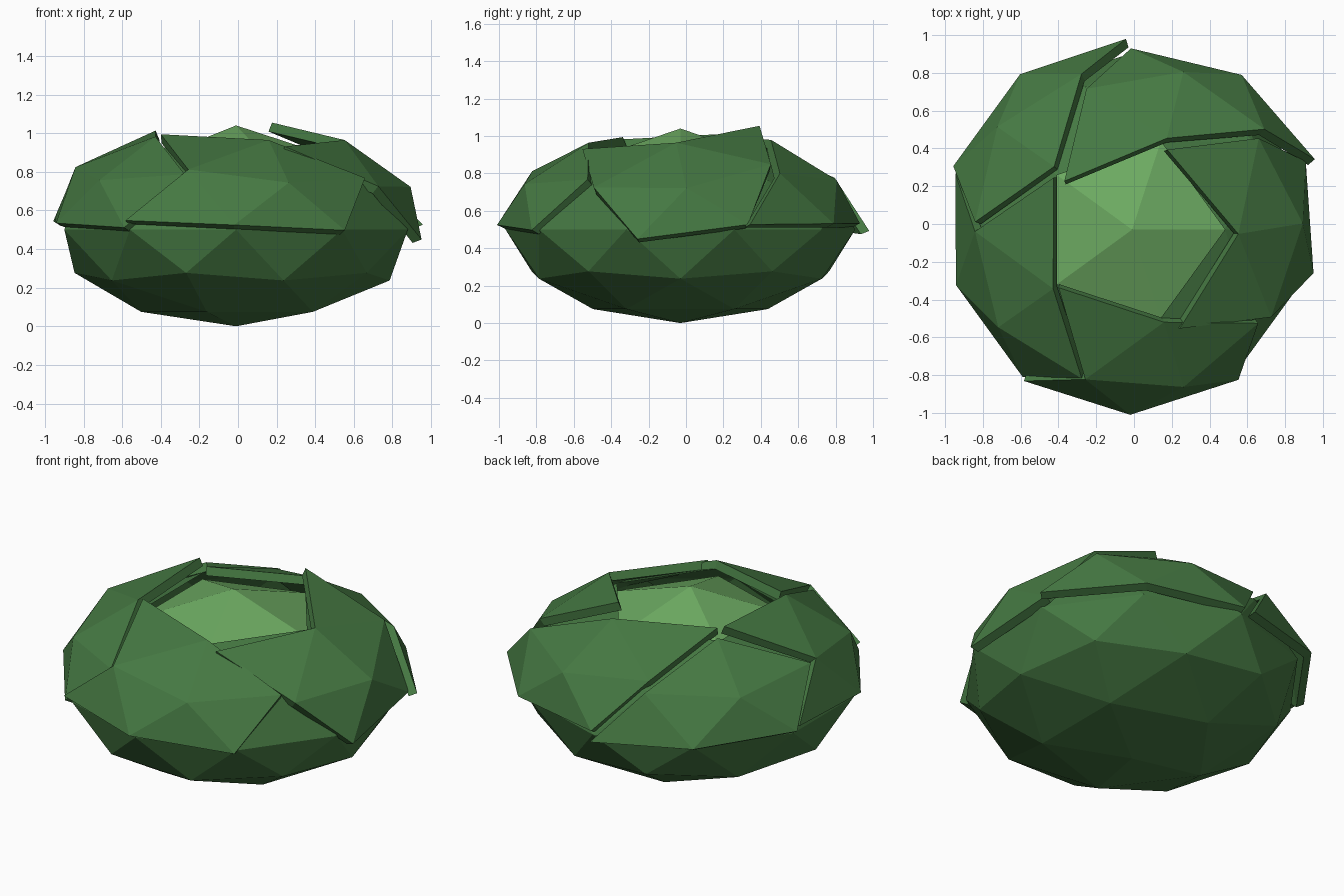
import bpy, bmesh, math
from mathutils import Vector, Matrix, Euler

if "Cube" in bpy.data.objects:
    bpy.data.objects.remove(bpy.data.objects["Cube"])

CENTRE = Vector((-0.01, -0.03, 0.5))
SIZE = Vector((0.935, 0.935, 0.5))


def material(name, colour):
    m = bpy.data.materials.new(name)
    m.diffuse_color = (*colour, 1)
    m.use_nodes = True
    m.node_tree.nodes["Principled BSDF"].inputs["Base Color"].default_value = m.diffuse_color
    return m


leaf_green = material("leaf_green", (0.06, 0.19, 0.055))
heart_green = material("heart_green", (0.15, 0.40, 0.12))


def flat_sphere(keep):
    """Faceted squashed ball, keeping only faces whose unit centre passes the test."""
    bm = bmesh.new()
    bmesh.ops.create_icosphere(bm, subdivisions=2, radius=1)
    gone = [f for f in bm.faces if not keep(f.calc_center_median())]
    bmesh.ops.delete(bm, geom=gone, context='FACES')
    for v in bm.verts:
        v.co = CENTRE + v.co * SIZE
    return bm


def finish(bm, name, mat):
    mesh = bpy.data.meshes.new(name)
    bm.to_mesh(mesh)
    bm.free()
    mesh.materials.append(mat)
    ob = bpy.data.objects.new(name, mesh)
    bpy.context.collection.objects.link(ob)
    return ob


# Closed body under the leaves, open at the crown
finish(flat_sphere(lambda c: c.z < 0.85), "cabbage_body", leaf_green)

# Pale heart: low five-sided cone in the crown opening
bm = bmesh.new()
bmesh.ops.create_cone(bm, segments=5, radius1=0.52, radius2=0, depth=0.17, cap_ends=False)
bmesh.ops.remove_doubles(bm, verts=bm.verts, dist=1e-4)
base = next(v for v in bm.verts if v.co.z < 0)
turn = -math.atan2(base.co.y, base.co.x)
bmesh.ops.transform(bm, verts=bm.verts, matrix=Matrix.Translation((-0.01, -0.03, 0.955)) @ Matrix.Rotation(turn, 4, 'Z'))
finish(bm, "cabbage_heart", heart_green)


def leaf(name, angle, upper, lower, rot, shift):
    """Leaf around one direction; upper/lower list which side facets it also covers."""
    def keep(c):
        if not 0 < c.z < 0.85:
            return False
        d = (math.degrees(math.atan2(c.y, c.x)) - angle + 180) % 360 - 180
        if abs(d) < 28:
            return True
        side = 1 if d > 0 else -1
        return abs(d) < 40 and side in (upper if c.z > 0.5 else lower)
    bm = flat_sphere(keep)
    mid = sum((v.co for v in bm.verts), Vector()) / len(bm.verts)
    m = (Matrix.Translation(mid + Vector(shift)) @ Euler(rot).to_matrix().to_4x4()
         @ Matrix.Translation(-mid))
    bmesh.ops.transform(bm, verts=bm.verts, matrix=m)
    ob = finish(bm, name, leaf_green)
    s = ob.modifiers.new("thickness", 'SOLIDIFY')
    s.thickness = 0.05
    s.offset = 1


# Five overlapping outer leaves, each tilted a little
leaf("leaf_right", 0, (-1, 1), (), (0.13, 0.08, 0.08), (0.03, 0.01, -0.01))
leaf("leaf_front", -72, (-1,), (-1,), (0, 0.05, 0), (0, 0, 0))
leaf("leaf_left", -144, (-1,), (-1,), (0.05, 0, 0), (0, 0, 0.015))
leaf("leaf_back_left", 144, (), (-1,), (0, 0.05, 0), (-0.01, 0.03, 0))
leaf("leaf_back", 72, (1,), (-1,), (0, 0, 0.08), (0.02, 0, 0.01))
